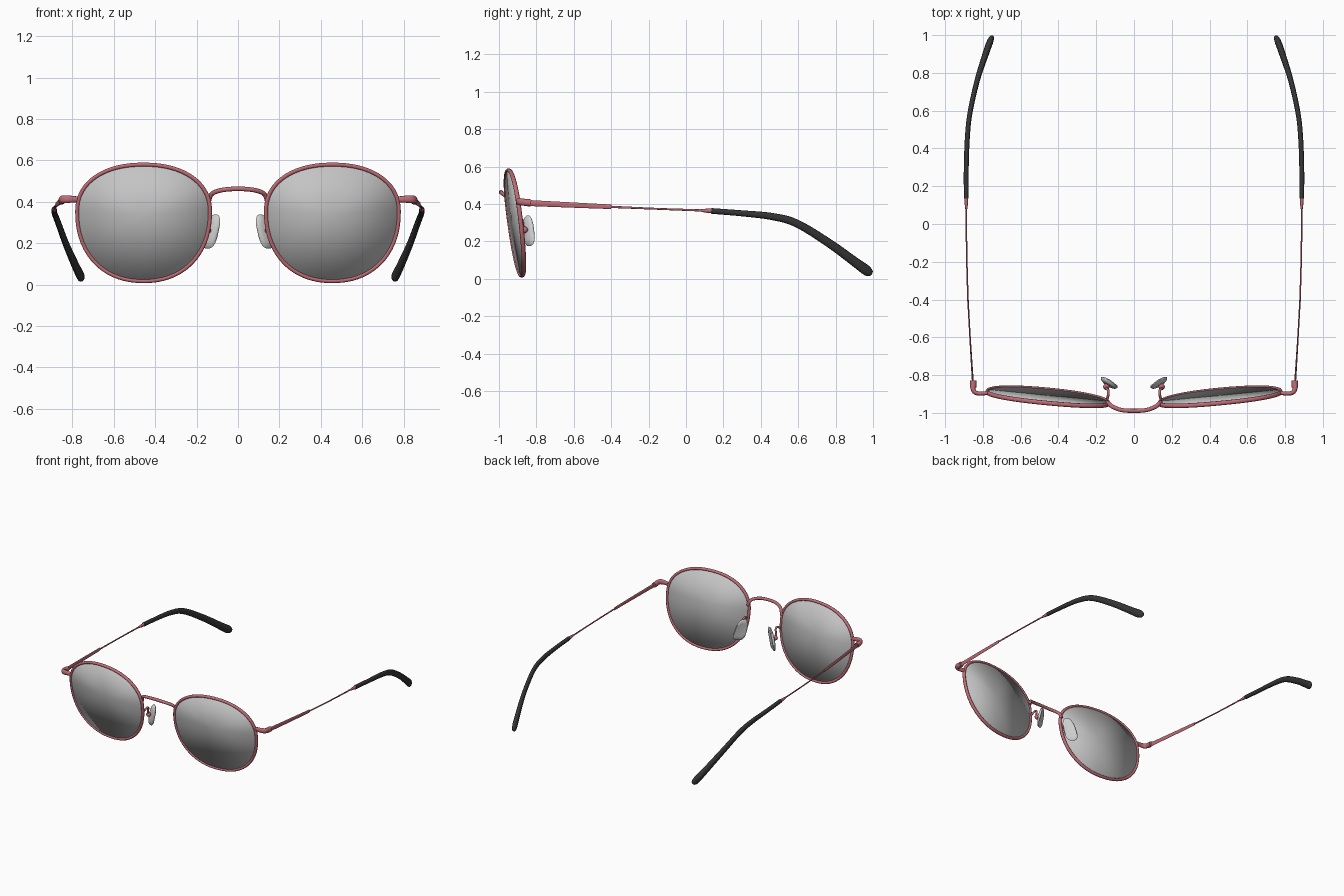
import bpy, bmesh, math
from mathutils import Vector

cube = bpy.data.objects.get("Cube")
if cube:
    bpy.data.objects.remove(cube, do_unlink=True)


def material(name, color):
    m = bpy.data.materials.new(name)
    m.use_nodes = True
    m.diffuse_color = (*color, 1)
    m.node_tree.nodes["Principled BSDF"].inputs["Base Color"].default_value = (*color, 1)
    return m


PINK = material("rose metal", (0.52, 0.15, 0.18))
GREY = material("lens grey", (0.55, 0.55, 0.55))
CLEAR = material("pad pale grey", (0.62, 0.63, 0.62))
BLACK = material("tip charcoal", (0.035, 0.035, 0.035))


def finish(bm, name, mat, angle=None, mirror=True):
    """Turn a bmesh into a smooth object, mirrored to the other side."""
    bmesh.ops.recalc_face_normals(bm, faces=bm.faces)
    for f in bm.faces:
        f.smooth = True
    me = bpy.data.meshes.new(name)
    bm.to_mesh(me)
    bm.free()
    me.materials.append(mat)
    ob = bpy.data.objects.new(name, me)
    bpy.context.collection.objects.link(ob)
    if angle:
        bpy.ops.object.select_all(action="DESELECT")
        ob.select_set(True)
        bpy.context.view_layer.objects.active = ob
        bpy.ops.object.shade_smooth_by_angle(angle=math.radians(angle))
    if mirror:
        ob.modifiers.new("Mirror", "MIRROR").use_mirror_merge = False
    return ob


def bridge_rings(bm, rings, closed=False):
    """Skin successive rings of vertices with quads."""
    pairs = list(zip(rings, rings[1:])) + ([(rings[-1], rings[0])] if closed else [])
    for a, b in pairs:
        for i in range(len(a)):
            j = (i + 1) % len(a)
            bm.faces.new((a[i], a[j], b[j], b[i]))


def spline(keys, steps):
    """Catmull-Rom samples through rows of numbers."""
    rows = [Vector(k) for k in keys]
    rows = [rows[0] * 2 - rows[1]] + rows + [rows[-1] * 2 - rows[-2]]
    out = []
    for a, b, c, d in zip(rows, rows[1:], rows[2:], rows[3:]):
        for s in range(steps):
            t = s / steps
            out.append(0.5 * (2 * b + (c - a) * t + (2 * a - 5 * b + 4 * c - d) * t ** 2
                              + (3 * b - a - 3 * c + d) * t ** 3))
    return out + [rows[-2]]


def sweep(name, mat, keys, steps=6, sides=12, closed=False, mirror=True):
    """Sweep an oval along keys of (x, y, z, half width, half height)."""
    rows = spline(keys, steps) if steps else [Vector(k) for k in keys]
    pts = [Vector(r[:3]) for r in rows]
    n = len(pts)
    bm = bmesh.new()
    rings = []
    for i, (p, r) in enumerate(zip(pts, rows)):
        if closed:
            tan = pts[(i + 1) % n] - pts[i - 1]
            side = Vector((0, 1, 0))
        else:
            tan = pts[min(i + 1, n - 1)] - pts[max(i - 1, 0)]
            side = tan.cross(Vector((0, 0, 1)))
        tan.normalize()
        side = (side - tan * side.dot(tan)).normalized()
        up = side.cross(tan)
        rings.append([bm.verts.new(p + side * r[3] * math.cos(a) + up * r[4] * math.sin(a))
                      for a in (math.tau * k / sides for k in range(sides))])
    bridge_rings(bm, rings, closed)
    if not closed:
        bm.faces.new(rings[0])
        bm.faces.new(rings[-1])
    return finish(bm, name, mat, 50, mirror)


# Lens outline: wide, flat-topped upper half and rounder lower half
def lens_point(a, scale=1.0):
    c, s = math.cos(a), math.sin(a)
    power = 2 / 2.2
    u = 0.321 * scale * math.copysign(abs(c) ** power, c)
    v = (0.226 if s > 0 else 0.337) * scale * math.copysign(abs(s) ** power, s)
    return Vector((0.456 + u, -0.92 + 0.095 * u - 0.125 * v, 0.354 + v))


ANGLES = [math.tau * i / 72 for i in range(72)]
sweep("rims", PINK, [(*lens_point(a), 0.012, 0.010) for a in ANGLES],
      steps=0, sides=10, closed=True)

# Lenses: thin discs, softly shaded over the edge
bm = bmesh.new()
half = Vector((-0.0005, 0.005, 0.0006))
front, back = [[bm.verts.new(lens_point(a, 0.99) + half * k) for a in ANGLES] for k in (-1, 1)]
bridge_rings(bm, [front, back])
for ring, k in ((front, -1), (back, 1)):
    hub = bm.verts.new(Vector((0.456, -0.925, 0.335)) + half * k * 2)
    for i in range(len(ring)):
        bm.faces.new((ring[i - 1], ring[i], hub))
finish(bm, "lenses", GREY)

# Bridge between the rims
half_bridge = [(0.142, -0.945, 0.40), (0.132, -0.952, 0.43), (0.112, -0.968, 0.447),
               (0.065, -0.985, 0.459)]
path = half_bridge + [(0, -0.989, 0.463)] + [(-x, y, z) for x, y, z in reversed(half_bridge)]
sweep("bridge", PINK, [(*p, 0.011, 0.011) for p in path], mirror=False)

# End pieces turning back to the hinges
sweep("end_pieces", PINK, [(0.775, -0.895, 0.412, 0.010, 0.014), (0.82, -0.898, 0.413, 0.011, 0.018),
                           (0.845, -0.888, 0.412, 0.012, 0.019), (0.853, -0.865, 0.410, 0.013, 0.018),
                           (0.853, -0.83, 0.406, 0.012, 0.016)])
sweep("hinges", PINK, [(0.851, -0.865, 0.408, 0.017, 0.019), (0.851, -0.83, 0.406, 0.017, 0.019)],
      steps=1)

# Temples: flat strip, then thin wire, then a flared collar
sweep("temple_strips", PINK, [(0.853, -0.84, 0.405, 0.005, 0.016), (0.868, -0.60, 0.394, 0.004, 0.014),
                              (0.879, -0.40, 0.385, 0.004, 0.012)])
sweep("temple_wires", PINK, [(0.879, -0.41, 0.385, 0.004, 0.006), (0.886, -0.15, 0.374, 0.004, 0.005),
                             (0.888, 0.10, 0.365, 0.004, 0.006)])
sweep("temple_collars", PINK, [(0.888, 0.07, 0.366, 0.004, 0.005), (0.888, 0.11, 0.364, 0.009, 0.011),
                               (0.888, 0.15, 0.362, 0.011, 0.013)])

# Dark ear tips bending down and inward
sweep("ear_tips", BLACK, [(0.888, 0.135, 0.363, 0.013, 0.015), (0.888, 0.30, 0.350, 0.013, 0.016),
                          (0.882, 0.46, 0.333, 0.013, 0.019), (0.868, 0.59, 0.297, 0.013, 0.021),
                          (0.830, 0.76, 0.194, 0.014, 0.023), (0.782, 0.91, 0.085, 0.017, 0.026),
                          (0.762, 0.965, 0.045, 0.017, 0.028), (0.753, 0.988, 0.030, 0.012, 0.018),
                          (0.751, 0.994, 0.026, 0.004, 0.006)])

# Nose pads: rounded plates, wider at the bottom, slightly cupped
bm = bmesh.new()
wide, tall = Vector((0.78, 0.62, 0.08)), Vector((0.27, 0.06, -0.96))
thick = wide.cross(tall).normalized()
rings = []
for scale, depth in ((0.6, -0.010), (0.9, -0.008), (1, 0), (0.9, 0.008), (0.6, 0.010)):
    ring = []
    for i in range(32):
        c, s = math.cos(math.tau * i / 32), math.sin(math.tau * i / 32)
        u = 0.043 * scale * math.copysign(abs(c) ** 0.75, c) * (1 + 0.15 * s)
        v = 0.086 * scale * math.copysign(abs(s) ** 0.75, s)
        cup = 5 * u * u + v * v
        ring.append(bm.verts.new(Vector((0.134, -0.848, 0.258)) + wide * u + tall * v
                                 + thick * (depth + cup)))
    rings.append(ring)
bridge_rings(bm, rings)
bm.faces.new(rings[0])
bm.faces.new(rings[-1])
finish(bm, "nose_pads", CLEAR, 60)

# Wire arms and bosses that carry the pads
sweep("pad_arms", PINK, [(0.142, -0.93, 0.31, 0.007, 0.007), (0.136, -0.90, 0.328, 0.007, 0.007),
                         (0.138, -0.878, 0.318, 0.007, 0.007), (0.146, -0.872, 0.285, 0.007, 0.007),
                         (0.148, -0.862, 0.262, 0.007, 0.007)])
bm = bmesh.new()
bmesh.ops.create_uvsphere(bm, u_segments=12, v_segments=8, radius=0.017)
bmesh.ops.translate(bm, verts=bm.verts, vec=(0.147, -0.862, 0.262))
finish(bm, "pad_bosses", PINK)
